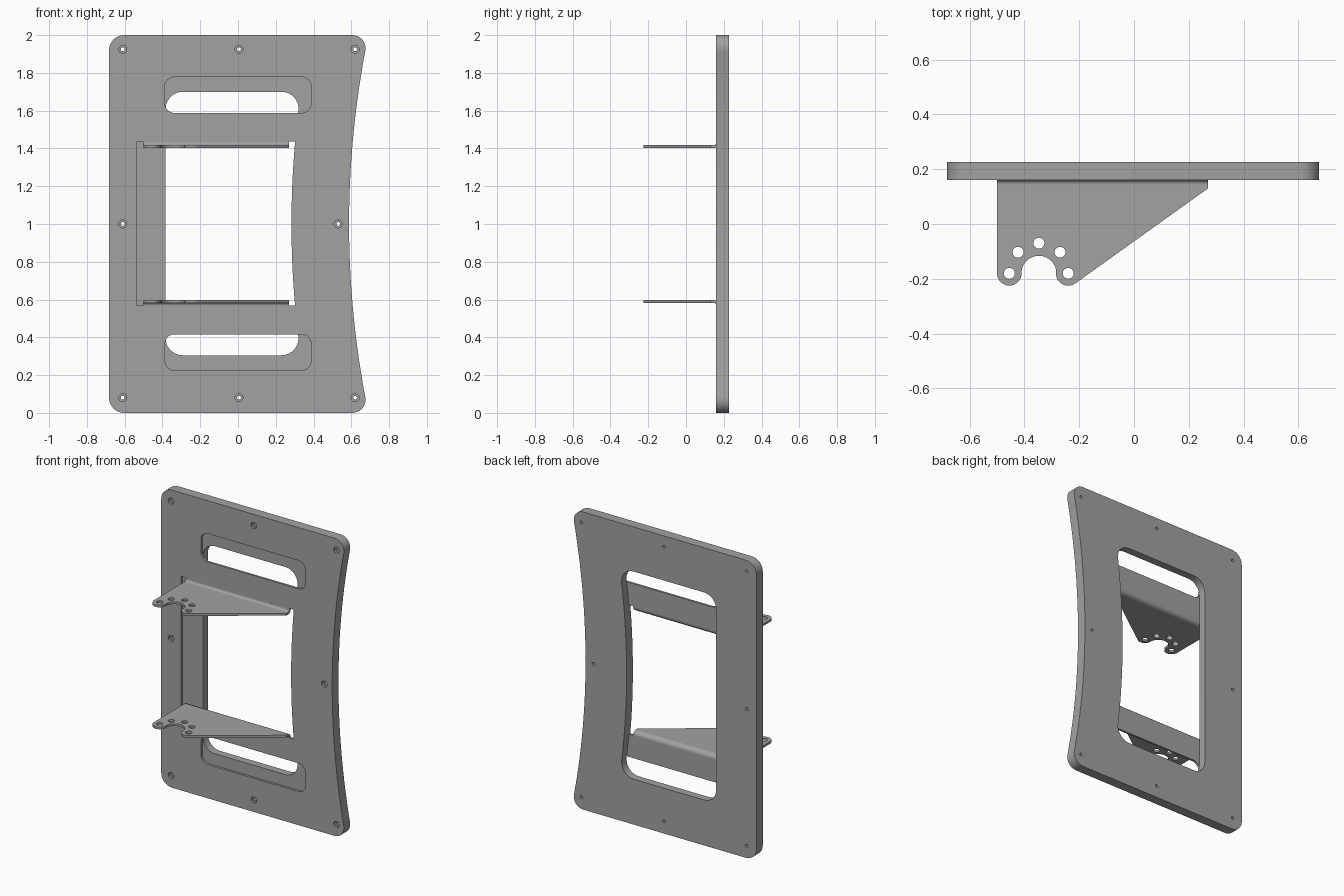
import bpy, bmesh, math
from mathutils import Vector

if "Cube" in bpy.data.objects:
    bpy.data.objects.remove(bpy.data.objects["Cube"])

grey = bpy.data.materials.new("grey metal")
grey.diffuse_color = (0.36, 0.36, 0.36, 1)
grey.use_nodes = True
grey.node_tree.nodes["Principled BSDF"].inputs["Base Color"].default_value = grey.diffuse_color

T = 0.015                      # sheet thickness
FRONT, BACK = 0.16, 0.227      # panel depth range


def rounded(corners, n=8):
    """Closed outline from (x, y, radius) corners."""
    out = []
    for i, (x, y, r) in enumerate(corners):
        p = Vector((x, y))
        if r == 0:
            out.append(p)
            continue
        a = (Vector(corners[i - 1][:2]) - p).normalized()
        b = (Vector(corners[(i + 1) % len(corners)][:2]) - p).normalized()
        half = a.angle(b) / 2
        c = p + (a + b).normalized() * r / math.sin(half)
        s = p + a * r / math.tan(half) - c
        e = p + b * r / math.tan(half) - c
        turn = math.atan2(s.x * e.y - s.y * e.x, s.dot(e))
        for k in range(n + 1):
            t = turn * k / n
            out.append(c + Vector((s.x * math.cos(t) - s.y * math.sin(t),
                                   s.x * math.sin(t) + s.y * math.cos(t))))
    return out


def arc(x, y, r, a0, a1, n=12):
    return [(x + r * math.cos(math.radians(a0 + (a1 - a0) * k / n)),
             y + r * math.sin(math.radians(a0 + (a1 - a0) * k / n))) for k in range(n + 1)]


def circle(x, y, r):
    return arc(x, y, r, 0, 360, 24)[:-1]


def bowed(left, mid, z0, z1, rl, rr):
    """Outline whose right side is a large concave arc about z = 1."""
    def bow(z):
        return mid + (z - 1) ** 2 / 9.8
    pts = [(left, z1, rl), (left, z0, rl), (bow(z0), z0, rr)]
    h = (z1 - z0) / 2 - (0.13 if rr else 0.03)
    pts += [(bow(1 + h * k / 12), 1 + h * k / 12, 0) for k in range(-12, 13)]
    return rounded(pts + [(bow(z1), z1, rr)])


def finish(name, bm):
    bmesh.ops.remove_doubles(bm, verts=bm.verts, dist=1e-5)
    bmesh.ops.recalc_face_normals(bm, faces=bm.faces)
    me = bpy.data.meshes.new(name)
    bm.to_mesh(me)
    bm.free()
    me.materials.append(grey)
    ob = bpy.data.objects.new(name, me)
    bpy.context.collection.objects.link(ob)
    bpy.ops.object.select_all(action='DESELECT')
    ob.select_set(True)
    bpy.context.view_layer.objects.active = ob
    bpy.ops.object.shade_smooth_by_angle(angle=math.radians(30))
    return ob


def slab(name, loops, lo, hi, place):
    """Fill the first loop minus the others, from depth lo to hi."""
    bm = bmesh.new()
    edges = []
    for loop in loops:
        vs = [bm.verts.new(place(p[0], p[1], lo)) for p in loop]
        edges += [bm.edges.new((vs[i - 1], vs[i])) for i in range(len(vs))]
    bmesh.ops.triangle_fill(bm, edges=edges, use_beauty=True, use_dissolve=False)
    ext = bmesh.ops.extrude_face_region(bm, geom=bm.faces[:], use_keep_orig=True)
    move = Vector(place(0, 0, hi)) - Vector(place(0, 0, lo))
    bmesh.ops.translate(bm, vec=move,
                        verts=[g for g in ext['geom'] if isinstance(g, bmesh.types.BMVert)])
    return finish(name, bm)


def upright(x, z, d):
    return (x, d, z)


# Shared panel outline and screw positions
outline = bowed(-0.683, 0.588, 0, 2, 0.08, 0.07)
screws = [(x, z) for x in (-0.61, 0.005, 0.62) for z in (0.08, 1.925)] + [(-0.61, 1), (0.53, 1)]

# Thick back frame with one tall opening
slab("back_frame", [outline, bowed(-0.383, 0.283, 0.305, 1.70, 0.09, 0.09)]
     + [circle(x, z, 0.01) for x, z in screws], FRONT + T, BACK, upright)

# Thin front sheet with window and two hand slots
slots = [rounded([(-0.387, z, 0.05), (0.387, z, 0.05), (0.387, z + 0.19, 0.05),
                  (-0.387, z + 0.19, 0.05)]) for z in (0.226, 1.588)]
slab("front_sheet", [outline, bowed(-0.535, 0.283, 0.568, 1.438, 0, 0)] + slots
     + [circle(x, z, 0.021) for x, z in screws], FRONT, FRONT + T, upright)

# Bracket: flat plate with a scalloped end and an arc of holes
plate = [(-0.5, 0.145), (-0.5, -0.18)]
plate += arc(-0.455, -0.18, 0.045, 180, 350)
plate += arc(-0.347, -0.18, 0.064, 170, 10)
plate += arc(-0.24, -0.18, 0.045, 190, 306)
plate += [(0.27, 0.13), (0.27, 0.145)]
holes = [(-0.455, -0.18), (-0.423, -0.103), (-0.347, -0.07), (-0.27, -0.103), (-0.24, -0.18)]

# Bend joining a bracket to the sheet
bend = [(0.145, 1.402)] + arc(0.145, 1.432, 0.03, -90, 0, 8)[1:] + [(FRONT + T, 1.438), (FRONT, 1.438)]
bend += arc(0.145, 1.432, 0.015, 0, -90, 8)

for side, flip in (("upper", False), ("lower", True)):
    def height(z):
        return 2 - z if flip else z
    slab(side + "_bracket", [plate] + [circle(x, y, 0.02) for x, y in holes],
         1.402, 1.417, lambda x, y, d: (x, y, height(d)))
    slab(side + "_bracket_bend", [bend], -0.5, 0.27, lambda y, z, d: (d, y, height(z)))
